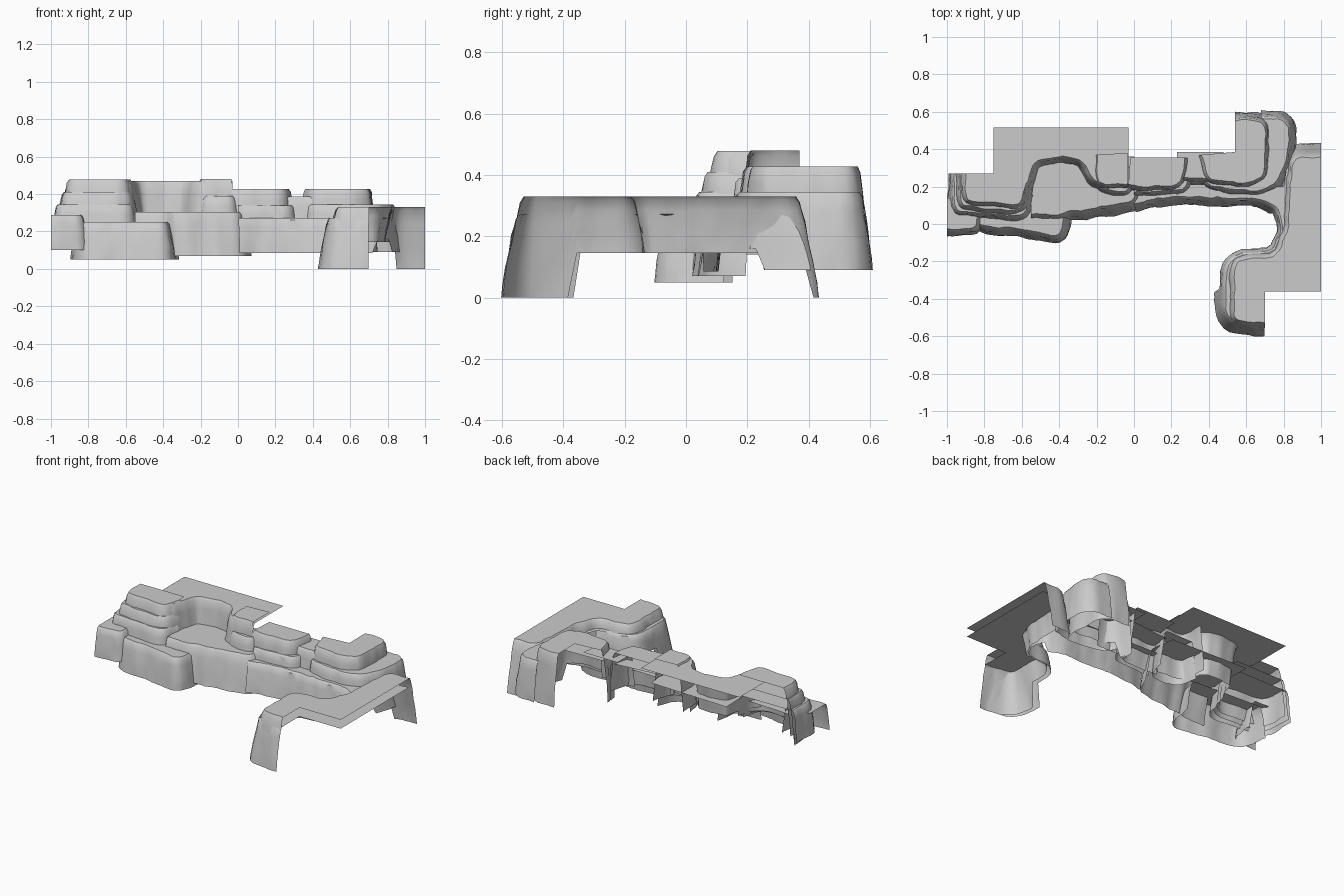
import bpy, bmesh
from mathutils import Vector, noise


def resample(pts, step=0.025):
    """Round the corners of an open path, then space points evenly."""
    p = [Vector(q) for q in pts]
    for _ in range(2):
        r = [p[0]]
        for i, (a, b) in enumerate(zip(p, p[1:])):
            if i > 0:
                r.append(a.lerp(b, 0.2))
            if i < len(p) - 2:
                r.append(a.lerp(b, 0.8))
        p = r + [p[-1]]
    out = [p[0]]
    for a, b in zip(p, p[1:]):
        n = max(1, round((b - a).length / step))
        out += [a.lerp(b, k / n) for k in range(1, n + 1)]
    return out


def cliff(name, path, back, top, bottom, slope=0.2, rough=0.010):
    """Open rock wall hanging from a path (outside on its right) with a flat cap behind."""
    pts = resample(path)
    last = len(pts) - 1
    bot = bottom if callable(bottom) else (lambda x, y: bottom)
    bm = bmesh.new()
    rows = []
    # (fraction of the drop, extra rim outset)
    for t, rim in [(0, 0), (0.06, 0.009), (0.25, 0.012), (0.45, 0.012),
                   (0.65, 0.012), (0.85, 0.010), (1, 0.008)]:
        row = []
        for i, p in enumerate(pts):
            d = pts[min(i + 2, last)] - pts[max(i - 2, 0)]
            if i == 0:
                d = pts[1] - p
            if i == last:
                d = p - pts[i - 1]
            n = Vector((d.y, -d.x)).normalized()
            h = top - bot(p.x, p.y)
            o = rim + slope * h * t
            q = p + n * o
            z = top - h * t
            # vertical flutes and small chips
            o2 = noise.noise(Vector((p.x * 13, p.y * 13, z * 3 + top * 9))) * rough
            o2 += noise.noise(Vector((p.x * 35, p.y * 35, z * 25))) * rough * 0.5
            q += n * o2
            row.append(bm.verts.new((q.x, q.y, z)))
        rows.append(row)
    for a, b in zip(rows, rows[1:]):
        for i in range(last):
            bm.faces.new((a[i], b[i], b[i + 1], a[i + 1]))
    cap = bm.faces.new(rows[0] + [bm.verts.new((x, y, top)) for x, y in back])
    bm.normal_update()
    if cap.normal.z < 0:
        cap.normal_flip()
    bmesh.ops.triangulate(bm, faces=[cap])
    me = bpy.data.meshes.new(name)
    bm.to_mesh(me)
    bm.free()
    ob = bpy.data.objects.new(name, me)
    bpy.context.collection.objects.link(ob)
    bpy.ops.object.select_all(action='DESELECT')
    ob.select_set(True)
    bpy.context.view_layer.objects.active = ob
    bpy.ops.object.shade_smooth_by_angle(angle=0.6)
    return ob


# Right-hand terrace: upper rim and the canyon wall below it
cliff("terrace_upper",
      [(1, 0.36), (0.88, 0.36), (0.84, 0.31), (0.83, 0.0), (0.79, -0.14), (0.72, -0.18),
       (0.56, -0.19), (0.535, -0.25), (0.535, -0.49), (0.57, -0.52), (0.7, -0.525)],
      [(0.7, -0.36), (1, -0.36)], 0.33,
      lambda x, y: 0.0 if (y < -0.365 or x > 0.87) else 0.145, 0.2)
cliff("canyon_wall",
      [(0.0, 0.11), (0.2, 0.15), (0.45, 0.14), (0.66, 0.14), (0.77, 0.09), (0.80, -0.03),
       (0.75, -0.155), (0.55, -0.17), (0.495, -0.22), (0.49, -0.47), (0.54, -0.53), (0.7, -0.54)],
      [(0.7, -0.36), (1, -0.36), (1, 0.35), (0.82, 0.33), (0.8, 0.2), (0.0, 0.22)], 0.272,
      lambda x, y: 0.0 if y < -0.365 else (0.085 if y > 0.08 else 0.145), 0.2)

# Back right bluff, two tiers
cliff("bluff_upper",
      [(0.36, 0.37), (0.39, 0.25), (0.48, 0.225), (0.63, 0.22), (0.70, 0.27), (0.70, 0.52),
       (0.67, 0.555), (0.54, 0.555)],
      [(0.54, 0.385)], 0.428, lambda x, y: 0.09 if y > 0.27 else 0.2, 0.1)
cliff("bluff_lower",
      [(0.35, 0.34), (0.38, 0.22), (0.5, 0.18), (0.68, 0.18), (0.76, 0.22), (0.80, 0.30),
       (0.825, 0.42), (0.82, 0.53), (0.78, 0.565), (0.68, 0.565)],
      [(0.68, 0.35)], 0.345, lambda x, y: 0.09 if y > 0.27 else 0.16, 0.13)

# Middle ridge blocks
cliff("ridge_upper", [(-0.03, 0.21), (0.1, 0.2), (0.25, 0.21), (0.27, 0.355)],
      [(-0.02, 0.355)], 0.428, 0.16, 0.12)
cliff("ridge_notch", [(0.23, 0.24), (0.35, 0.24), (0.46, 0.25)],
      [(0.48, 0.385), (0.23, 0.385)], 0.388, 0.16, 0.12)
cliff("ridge_step", [(0.0, 0.17), (0.12, 0.175), (0.28, 0.185), (0.31, 0.33)],
      [(0.0, 0.3)], 0.34, 0.15, 0.12)

# Alcove plateau on the left with its pillar
cliff("alcove_plateau",
      [(-0.63, 0.11), (-0.585, 0.15), (-0.565, 0.25), (-0.53, 0.34), (-0.42, 0.36),
       (-0.3, 0.35), (-0.24, 0.29), (-0.21, 0.22), (-0.03, 0.215)],
      [(-0.03, 0.515), (-0.75, 0.515), (-0.75, 0.2)], 0.47, 0.2, 0.13)
cliff("pillar_upper", [(-0.2, 0.37), (-0.195, 0.23), (-0.15, 0.215), (-0.035, 0.21)],
      [(-0.035, 0.38)], 0.48, 0.18, 0.1)
cliff("pillar_step", [(-0.2, 0.3), (-0.18, 0.19), (-0.12, 0.175), (-0.03, 0.175), (0.0, 0.3)],
      [], 0.39, 0.15, 0.12)

# Stepped stack at the far left
for name, top, e in [("stack_top", 0.478, 0), ("stack_middle", 0.41, 0.03),
                     ("stack_bottom", 0.345, 0.06)]:
    cliff(name, [(-0.9 - e, 0.27), (-0.9 - e * 0.9, 0.13 - e), (-0.86, 0.12 - e),
                 (-0.65, 0.10 - e), (-0.6 + e * 0.3, 0.12 - e), (-0.575 + e * 0.3, 0.22 - e)],
          [(-0.58, 0.27)], top, 0.17 - e * 0.5, 0.14)

# Low ledge in front and the blocks leaning against it
cliff("main_ledge", [(-0.55, 0.05), (-0.38, 0.055), (-0.34, 0.07), (-0.1, 0.10),
                     (-0.01, 0.11), (0.02, 0.21)],
      [(0.0, 0.36), (-0.56, 0.38)], 0.305, 0.07, 0.19)
cliff("front_block", [(-0.85, 0.155), (-0.84, 0.0), (-0.78, -0.01), (-0.6, -0.025),
                      (-0.47, -0.06), (-0.40, -0.06), (-0.38, 0.0), (-0.36, 0.13)],
      [], 0.25, 0.05, 0.17)
cliff("left_block", [(-1, -0.025), (-0.87, -0.025), (-0.84, 0.0), (-0.83, 0.135)],
      [(-1, 0.14)], 0.288, 0.1, 0.17)
